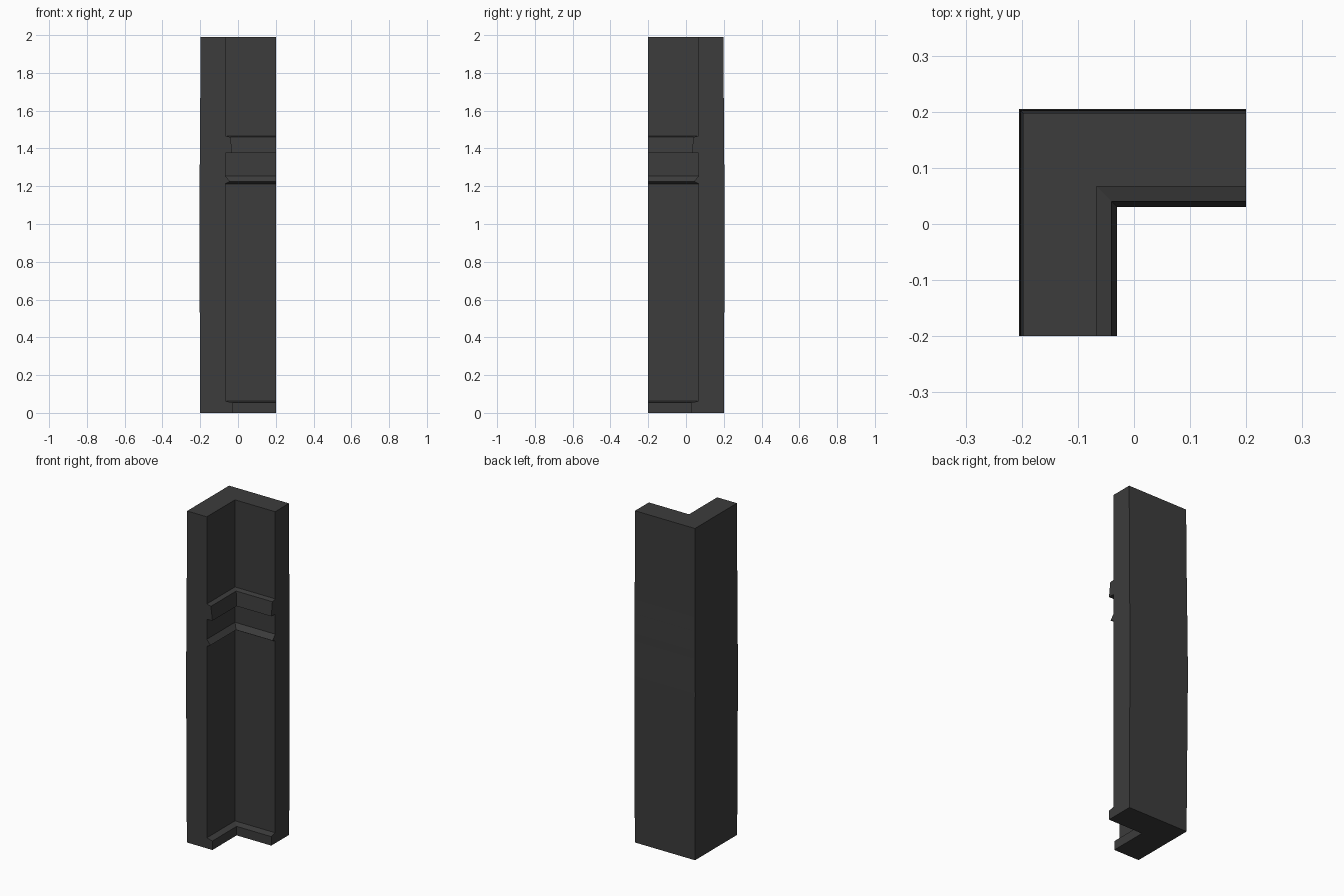
import bpy
import bmesh

cube = bpy.data.objects.get("Cube")
if cube:
    bpy.data.objects.remove(cube, do_unlink=True)

# Single dark grey finish
mat = bpy.data.materials.new("dark grey")
mat.use_nodes = True
colour = (0.045, 0.045, 0.045, 1)
mat.diffuse_color = colour
bsdf = next(n for n in mat.node_tree.nodes if n.type == "BSDF_PRINCIPLED")
bsdf.inputs["Base Color"].default_value = colour
bsdf.inputs["Roughness"].default_value = 0.8

END = 0.2
WALL = 0.067

# Moulding profile from the foot up: height, inner face offset, outer face offset
profile = [
    (0.0, 0.03, 0.2),
    (0.054, 0.03, 0.2),      # plinth
    (0.063, WALL, 0.2),
    (1.0, WALL, 0.205),      # slight swell of the outer faces
    (1.212, WALL, 0.203),
    (1.225, 0.043, 0.203),   # small drip bead
    (1.255, WALL, 0.203),
    (1.375, WALL, 0.202),
    (1.376, 0.03, 0.202),    # raised band
    (1.46, 0.04, 0.201),
    (1.467, WALL, 0.201),
    (1.99, WALL, 0.198),
]


def corner_section(bm, z, inner, outer):
    """L-shaped ring of the two walls at one height."""
    outline = [(-outer, -END), (-inner, -END), (-inner, inner),
               (END, inner), (END, outer), (-outer, outer)]
    return [bm.verts.new((x, y, z)) for x, y in outline]


# Corner post lofted through the sections
bm = bmesh.new()
rings = [corner_section(bm, *level) for level in profile]
for low, high in zip(rings, rings[1:]):
    for i in range(len(low)):
        j = (i + 1) % len(low)
        bm.faces.new((low[i], low[j], high[j], high[i]))

# Each cap is two quads mitred at the corner
for ring in (rings[0], rings[-1]):
    a, b, c, d, e, f = ring
    bm.faces.new((a, b, c, f))
    bm.faces.new((f, c, d, e))

bmesh.ops.recalc_face_normals(bm, faces=bm.faces)
mesh = bpy.data.meshes.new("corner_post")
bm.to_mesh(mesh)
bm.free()
mesh.materials.append(mat)
post = bpy.data.objects.new("corner_post", mesh)
bpy.context.collection.objects.link(post)
